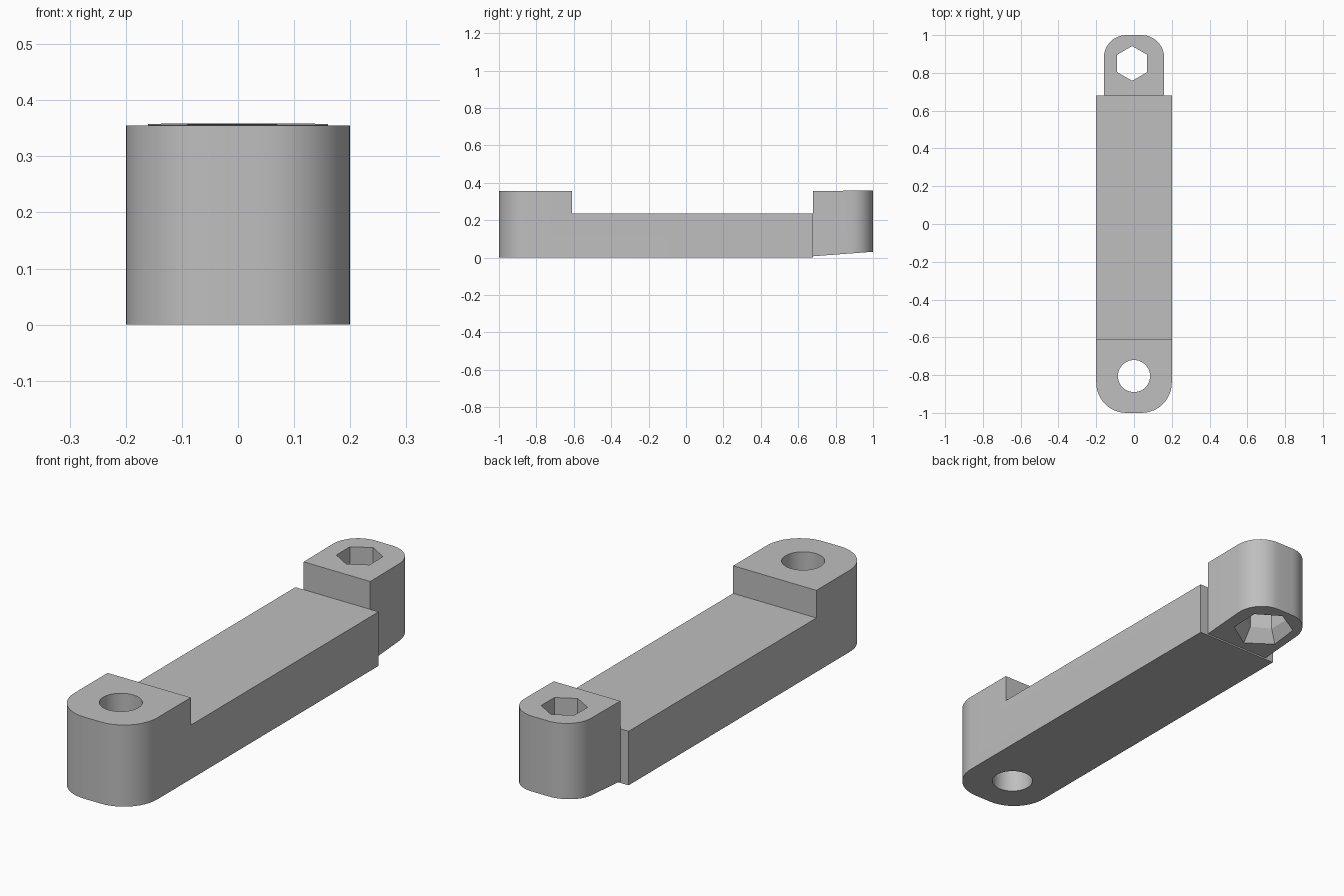
import bpy, bmesh, math

cube = bpy.data.objects.get("Cube")
if cube:
    bpy.data.objects.remove(cube, do_unlink=True)

grey = bpy.data.materials.new("plain grey")
grey.use_nodes = True
COLOUR = (0.52, 0.52, 0.52, 1)
grey.diffuse_color = COLOUR
grey.node_tree.nodes["Principled BSDF"].inputs["Base Color"].default_value = COLOUR


def loft(name, rings):
    """Closed solid skinned between rings that share a vertex count."""
    bm = bmesh.new()
    loops = [[bm.verts.new(p) for p in ring] for ring in rings]
    n = len(loops[0])
    for a, b in zip(loops, loops[1:]):
        for i in range(n):
            j = (i + 1) % n
            bm.faces.new((a[i], a[j], b[j], b[i]))
    bm.faces.new(loops[0])
    bm.faces.new(loops[-1])
    bmesh.ops.recalc_face_normals(bm, faces=bm.faces)
    mesh = bpy.data.meshes.new(name)
    bm.to_mesh(mesh)
    bm.free()
    mesh.materials.append(grey)
    obj = bpy.data.objects.new(name, mesh)
    bpy.context.collection.objects.link(obj)
    return obj


def rounded_end(half, inner, outer, radius, steps=12):
    """Plan outline: square at inner y, rounded corners at outer y."""
    s = 1 if outer > inner else -1
    pts = [(half, inner)]
    for i in range(steps + 1):
        a = math.pi / 2 * i / steps
        pts.append((half - radius + radius * math.cos(a),
                    outer - s * radius + s * radius * math.sin(a)))
    return pts + [(-x, y) for x, y in reversed(pts)]


def ring(x, y, z, r, n, turn=0.0):
    return [(x + r * math.cos(turn + math.tau * i / n),
             y + r * math.sin(turn + math.tau * i / n), z) for i in range(n)]


def apply_boolean(obj, other, operation):
    mod = obj.modifiers.new(operation, 'BOOLEAN')
    mod.operation, mod.solver, mod.object = operation, 'EXACT', other
    bpy.context.view_layer.objects.active = obj
    bpy.ops.object.modifier_apply(modifier=mod.name)
    bpy.data.objects.remove(other, do_unlink=True)


def smooth(obj):
    bpy.ops.object.select_all(action='DESELECT')
    obj.select_set(True)
    bpy.context.view_layer.objects.active = obj
    bpy.ops.object.shade_smooth_by_angle(angle=math.radians(30))


# Arm with a raised, rounded front boss: full outline, then the step cut away
outline = rounded_end(0.2, 0.68, -1, 0.16)
arm = loft("arm", [[(x, y, z) for x, y in outline] for z in (0, 0.355)])
step = [(-0.3, -0.61), (0.3, -0.61), (0.3, 0.8), (-0.3, 0.8)]
apply_boolean(arm, loft("step_cutter", [[(x, y, z) for x, y in step]
                                        for z in (0.235, 0.5)]), 'DIFFERENCE')

# Round pivot hole
apply_boolean(arm, loft("pivot_cutter", [ring(0, -0.805, z, 0.085, 48)
                                         for z in (-0.1, 0.5)]), 'DIFFERENCE')

# Narrower rear boss with a gently sloping underside
outline = rounded_end(0.16, 0.68, 1, 0.12)
boss = loft("socket_boss", [
    [(x, y, 0.007 + (y - 0.68) * 0.075) for x, y in outline],
    [(x, y, 0.356 + (y - 0.68) * 0.008) for x, y in outline]])

# Hexagonal socket, flared at the bottom
profile = [(-0.04, 0.169), (0.07, 0.092), (0.5, 0.092)]
apply_boolean(boss, loft("hex_cutter", [ring(-0.01, 0.85, z, r, 6, math.pi / 2)
                                        for z, r in profile]), 'DIFFERENCE')

for part in (arm, boss):
    smooth(part)
